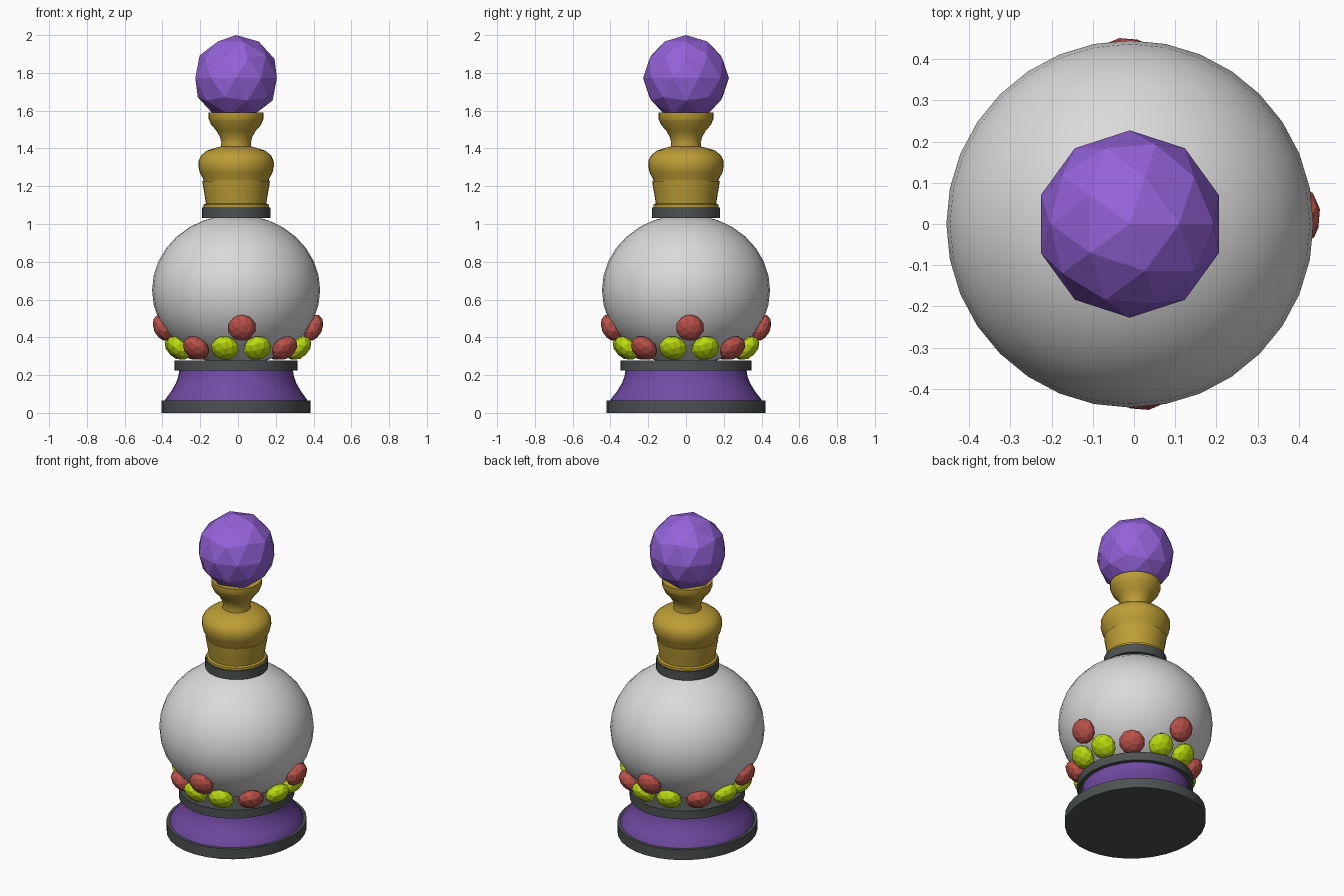
import bpy, bmesh, math
from mathutils import Matrix, Vector

if "Cube" in bpy.data.objects:
    bpy.data.objects.remove(bpy.data.objects["Cube"])

CX = -0.01  # axis of the bottle


def mat(name, rgb):
    m = bpy.data.materials.new(name)
    m.diffuse_color = (*rgb, 1)
    m.use_nodes = True
    m.node_tree.nodes["Principled BSDF"].inputs["Base Color"].default_value = m.diffuse_color
    return m


VIOLET = mat("bright violet", (0.30, 0.125, 0.70))
PURPLE = mat("deep purple", (0.165, 0.07, 0.37))
WHITE = mat("pale grey", (0.70, 0.70, 0.70))
GOLD = mat("old gold", (0.51, 0.34, 0.036))
DARK = mat("dark metal", (0.075, 0.083, 0.083))
RED = mat("red", (0.50, 0.084, 0.069))
LIME = mat("lime", (0.51, 0.71, 0.005))


def finish(bm, name, material, smooth=None):
    bmesh.ops.recalc_face_normals(bm, faces=bm.faces)
    me = bpy.data.meshes.new(name)
    bm.to_mesh(me)
    bm.free()
    me.materials.append(material)
    ob = bpy.data.objects.new(name, me)
    bpy.context.collection.objects.link(ob)
    if smooth:
        bpy.ops.object.select_all(action='DESELECT')
        ob.select_set(True)
        bpy.context.view_layer.objects.active = ob
        bpy.ops.object.shade_smooth_by_angle(angle=math.radians(smooth))
    return ob


def lathe(name, profile, material, sx=1.0, n=32, smooth=35):
    """Spin (radius, z) points around the axis and cap both ends."""
    bm = bmesh.new()
    rings = [[bm.verts.new((CX + sx * r * math.cos(2 * math.pi * i / n),
                            r * math.sin(2 * math.pi * i / n), z))
              for i in range(n)] for r, z in profile]
    for a, b in zip(rings, rings[1:]):
        for i in range(n):
            j = (i + 1) % n
            bm.faces.new((a[i], a[j], b[j], b[i]))
    bm.faces.new(rings[0])
    bm.faces.new(rings[-1])
    return finish(bm, name, material, smooth)


# Base: two dark rims and a flared purple foot, slightly oval
SX = 0.94
lathe("base_rim", [(0.42, 0), (0.42, 0.065)], DARK, SX)
lathe("base_foot", [(0.402, 0.06), (0.40, 0.07), (0.365, 0.115), (0.338, 0.16),
                    (0.325, 0.195), (0.32, 0.23)], PURPLE, SX)
lathe("base_collar", [(0.347, 0.225), (0.347, 0.278)], DARK, SX)

# Bulb
bulb = [(0.445 * math.cos(t), 0.65 + 0.40 * math.sin(t))
        for t in [math.pi * (k / 16 - 0.5) for k in range(1, 16)]]
lathe("bulb", [(0.01, 0.25)] + bulb + [(0.01, 1.05)], WHITE)

# Neck ring
lathe("neck_ring", [(0.181, 1.033), (0.181, 1.088)], DARK)

# Gold neck and stopper holder
lathe("neck_cup", [(0.173, 1.085), (0.173, 1.103), (0.16, 1.108), (0.168, 1.16),
                   (0.176, 1.205), (0.179, 1.228)], GOLD)
lathe("neck_shoulder", [(0.172, 1.225), (0.175, 1.24), (0.192, 1.27), (0.20, 1.305),
                        (0.199, 1.335), (0.185, 1.363), (0.155, 1.388),
                        (0.11, 1.403), (0.08, 1.41)], GOLD)
lathe("stopper_stem", [(0.082, 1.40), (0.078, 1.43), (0.085, 1.46), (0.105, 1.495),
                       (0.132, 1.525), (0.142, 1.55), (0.145, 1.555), (0.145, 1.59)], GOLD)


def gem(name, material, loc, radius, normal=None, squash=1.0):
    """Faceted ball, optionally flattened along a surface normal."""
    bm = bmesh.new()
    bmesh.ops.create_icosphere(bm, subdivisions=2, radius=radius)
    m = Matrix.Translation(loc)
    if normal:
        m = m @ normal.to_track_quat('Z', 'Y').to_matrix().to_4x4()
    bmesh.ops.transform(bm, matrix=m @ Matrix.Diagonal((1, 1, squash, 1)), verts=bm.verts)
    return finish(bm, name, material)


# Stopper jewel
gem("stopper_jewel", VIOLET, (CX, 0, 1.773), 0.227)


# Small jewels around the lower bulb
def jewel(name, material, deg, r, z, dip):
    a, d = math.radians(deg), math.radians(dip)
    n = Vector((math.cos(a) * math.cos(d), math.sin(a) * math.cos(d), -math.sin(d)))
    gem(name, material, (r * math.cos(a), r * math.sin(a), z), 0.075, n, 0.66)


for k in range(4):
    jewel(f"upper_jewel_{k}", RED, 3 + 90 * k, 0.398, 0.45, 25)
for k in range(12):
    jewel(f"lower_jewel_{k}", RED if k % 3 == 0 else LIME, 48 + 30 * k, 0.332, 0.343, 45)
